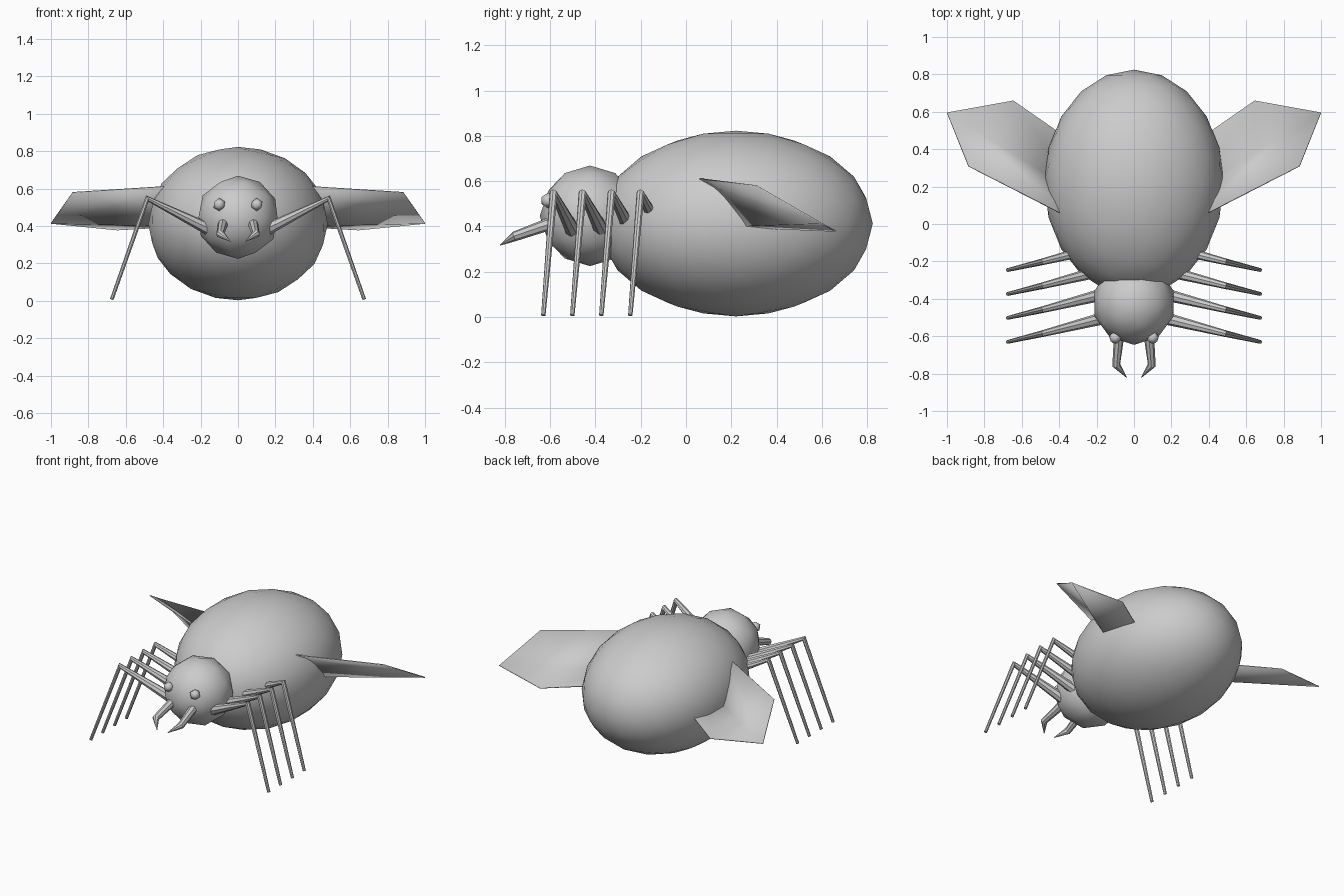
import bpy
import bmesh
from mathutils import Vector, Matrix

default = bpy.data.objects.get("Cube")
if default:
    bpy.data.objects.remove(default, do_unlink=True)

# One plain grey for every part
grey = bpy.data.materials.new("plain_grey")
grey.use_nodes = True
colour = (0.6, 0.6, 0.6, 1)
grey.diffuse_color = colour
grey.node_tree.nodes["Principled BSDF"].inputs["Base Color"].default_value = colour


def finish(name, bm, smooth=True):
    bmesh.ops.recalc_face_normals(bm, faces=bm.faces)
    for face in bm.faces:
        face.smooth = smooth
    mesh = bpy.data.meshes.new(name)
    bm.to_mesh(mesh)
    bm.free()
    mesh.materials.append(grey)
    obj = bpy.data.objects.new(name, mesh)
    bpy.context.collection.objects.link(obj)
    return obj


def ball(name, centre, radii, detail):
    bm = bmesh.new()
    shape = Matrix.Translation(centre) @ Matrix.Diagonal((*radii, 1))
    bmesh.ops.create_icosphere(bm, subdivisions=detail, radius=1, matrix=shape)
    return finish(name, bm)


def tapered_limb(name, points, radii, sides=8):
    """Tube along a bent path, with mitred rings at the joints."""
    bm = bmesh.new()
    pts = [Vector(p) for p in points]
    rings = []
    for i, p in enumerate(pts):
        before = (p - pts[i - 1]).normalized() if i else Vector()
        after = (pts[i + 1] - p).normalized() if i < len(pts) - 1 else Vector()
        turn = (before + after).to_track_quat('Z', 'Y').to_matrix().to_4x4()
        ring = bmesh.ops.create_circle(bm, segments=sides, radius=radii[i],
                                       matrix=Matrix.Translation(p) @ turn)
        rings.append(ring["verts"])
    for a, b in zip(rings, rings[1:]):
        # Line up the rings by the nearest starting corner
        axis_a = sum((v.co for v in a), Vector()) / sides
        axis_b = sum((v.co for v in b), Vector()) / sides
        start = max(range(sides), key=lambda k: (b[k].co - axis_b).normalized().dot(
            (a[0].co - axis_a).normalized()))
        b[:] = b[start:] + b[:start]
        for k in range(sides):
            n = (k + 1) % sides
            bm.faces.new((a[k], a[n], b[n], b[k]))
    bm.faces.new(rings[0])
    bm.faces.new(rings[-1])
    obj = finish(name, bm)
    bpy.ops.object.select_all(action='DESELECT')
    obj.select_set(True)
    bpy.context.view_layer.objects.active = obj
    bpy.ops.object.shade_smooth_by_angle()
    return obj


def wing(name, side):
    """Thin panel creased along the line from root to tip."""
    bm = bmesh.new()
    outline = dict(front_root=(0.26, -0.01, 0.62), front_tip=(0.885, 0.31, 0.58),
                   tip=(1.0, 0.595, 0.415), back_tip=(0.645, 0.66, 0.38),
                   back_root=(0.3, 0.42, 0.4), mid_root=(0.3, 0.16, 0.4))
    v = {k: bm.verts.new((side * x, y, z)) for k, (x, y, z) in outline.items()}
    for loop in (("front_root", "front_tip", "tip", "mid_root"),
                 ("mid_root", "tip", "back_tip", "back_root")):
        bm.faces.new([v[k] for k in loop])
    obj = finish(name, bm)
    solid = obj.modifiers.new("thickness", 'SOLIDIFY')
    solid.thickness = 0.006
    solid.offset = 0
    return obj


# Body and head
ball("abdomen", (0, 0.22, 0.413), (0.48, 0.605, 0.41), 3)
ball("head", (0, -0.424, 0.447), (0.222, 0.222, 0.222), 2)

for side, label in ((1, "left"), (-1, "right")):
    ball(f"{label}_eye", (side * 0.1, -0.608, 0.515), (0.035,) * 3, 1)
    tapered_limb(f"{label}_fang",
                 [(side * 0.075, -0.55, 0.43), (side * 0.095, -0.755, 0.357),
                  (side * 0.04, -0.82, 0.318)], [0.03, 0.022, 0.002])
    wing(f"{label}_wing", side)
    # Four matching legs, one behind the other
    for i in range(4):
        shift = 0.128 * i
        tapered_limb(f"{label}_leg_{i + 1}",
                     [(side * 0.15, -0.5 + shift, 0.38),
                      (side * 0.485, -0.585 + shift, 0.547),
                      (side * 0.675, -0.63 + shift, 0.008)],
                     [0.034, 0.018, 0.01])
